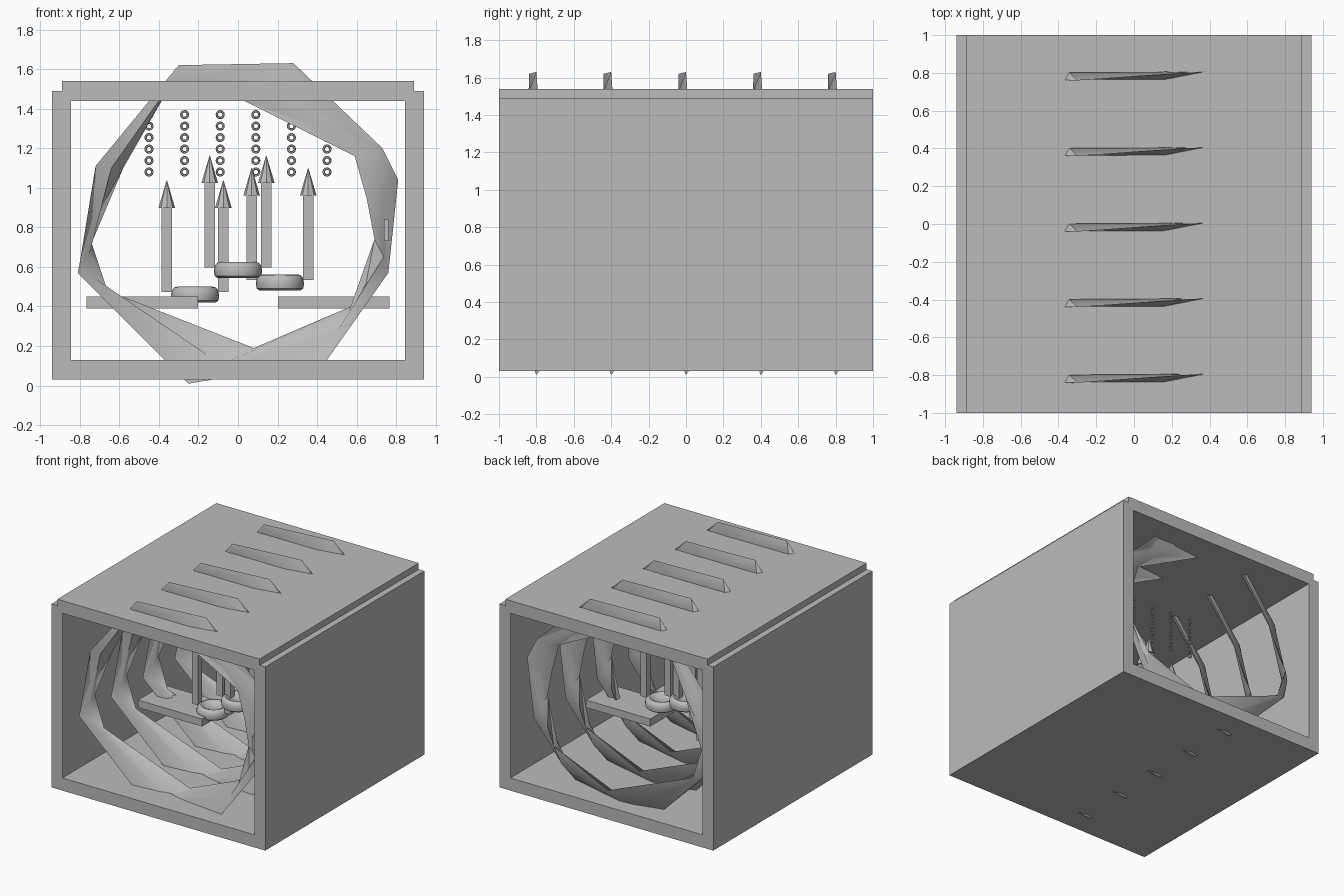
import bpy, bmesh, math
from mathutils import Vector

if "Cube" in bpy.data.objects:
    bpy.data.objects.remove(bpy.data.objects["Cube"])

grey = bpy.data.materials.new("plain_grey")
grey.diffuse_color = (0.5, 0.5, 0.5, 1)
grey.use_nodes = True
grey.node_tree.nodes["Principled BSDF"].inputs["Base Color"].default_value = grey.diffuse_color


def add(name, bm, smooth=None):
    bmesh.ops.recalc_face_normals(bm, faces=bm.faces)
    me = bpy.data.meshes.new(name)
    bm.to_mesh(me)
    bm.free()
    me.materials.append(grey)
    ob = bpy.data.objects.new(name, me)
    bpy.context.collection.objects.link(ob)
    if smooth:
        bpy.ops.object.select_all(action='DESELECT')
        ob.select_set(True)
        bpy.context.view_layer.objects.active = ob
        bpy.ops.object.shade_smooth_by_angle(angle=math.radians(smooth))
    return ob


def box(name, x0, x1, y0, y1, z0, z1):
    bm = bmesh.new()
    bmesh.ops.create_cube(bm, size=1)
    for v in bm.verts:
        v.co = Vector(((x0 + x1) / 2 + v.co.x * (x1 - x0),
                       (y0 + y1) / 2 + v.co.y * (y1 - y0),
                       (z0 + z1) / 2 + v.co.z * (z1 - z0)))
    return add(name, bm)


def loft(name, rings, closed, smooth):
    """Skin a list of equal-length point loops."""
    bm = bmesh.new()
    vs = [[bm.verts.new(p) for p in r] for r in rings]
    n, k = len(vs), len(vs[0])
    for i in range(n if closed else n - 1):
        a, b = vs[i], vs[(i + 1) % n]
        for j in range(k):
            bm.faces.new((a[j], a[(j + 1) % k], b[(j + 1) % k], b[j]))
    if not closed:
        bm.faces.new(vs[0])
        bm.faces.new(vs[-1])
    return add(name, bm, smooth)


def circle(r, z, c, n):
    return [(c[0] + r * math.cos(2 * math.pi * i / n),
             c[1] + r * math.sin(2 * math.pi * i / n), c[2] + z) for i in range(n)]


# Hall shell, open at front and back
box("floor", -.94, .94, -1, 1, .03, .13)
box("ceiling", -.89, .89, -1, 1, 1.44, 1.54)
for s, side in ((-1, "left"), (1, "right")):
    xs = sorted((s * .845, s * .94))
    box(side + "_wall", *xs, -1, 1, .03, 1.49)
    xs = sorted((s * .203, s * .767))
    box(side + "_platform", *xs, -.16, .16, .39, .45)

# Twisted ribbon arches: outer edge (x, y, z) and inner edge (x, y, z)
stations = [
    ((-.30, -.04, 1.62), (-.38, .00, 1.45)),
    ((.28, .00, 1.63), (.03, -.03, 1.44)),
    ((.73, .03, 1.20), (.59, -.05, 1.16)),
    ((.81, .04, 1.04), (.65, -.05, .95)),
    ((.76, .03, .57), (.69, -.05, .74)),
    ((.45, -.05, .13), (.57, .05, .40)),
    ((-.25, .00, .01), (.08, .08, .19)),
    ((-.81, -.04, .57), (-.66, .06, .48)),
    ((-.80, -.04, .62), (-.74, .06, .72)),
    ((-.72, -.03, 1.11), (-.58, .04, 1.10)),
]
pairs = [(Vector(a), Vector(b)) for a, b in stations]
for n in range(5):
    y = Vector((0, -.8 + .4 * n, 0))
    rings = []
    for i, (a, b) in enumerate(pairs):
        nxt, prv = pairs[(i + 1) % len(pairs)], pairs[i - 1]
        along = sum(nxt, Vector()) - sum(prv, Vector())
        t = along.cross(b - a).normalized() * .022
        m = (a + b) / 2
        rings.append([a + y, m + t + y, b + y, m - t + y])
    loft("ribbon_arch_%d" % (n + 1), rings, True, 40)

# Three dished cushions, each flanked by two pointed posts
dish = [(.105, 0), (.118, .01), (.122, .035), (.118, .06), (.105, .076),
        (.09, .08), (.075, .073), (.06, .06), (.01, .052)]
for i, (cx, z) in enumerate(((-.217, .42), (0, .545), (.212, .482))):
    loft("cushion_%d" % (i + 1),
         [circle(r, h, (cx, 0, z), 24) for r, h in dish], False, 40)
    for s, side in ((-1, "left"), (1, "right")):
        x, z0 = cx + s * .143, z + .053
        box("%s_post_%d" % (side, i + 1), x - .026, x + .026, -.026, .026, z0, z0 + .43)
        loft("%s_post_tip_%d" % (side, i + 1),
             [circle(.042, 0, (x, 0, z0 + .425), 8),
              circle(.001, .14, (x, 0, z0 + .425), 8)], False, None)

# Hanging strings of small rings
for c in range(6):
    for r in range(6):
        cx, cz = -.45 + .18 * c, 1.08 + .058 * r
        loops = []
        for i in range(14):
            a = 2 * math.pi * i / 14
            loops.append([(cx + (.017 + .006 * math.cos(b)) * math.cos(a),
                           .1 + .006 * math.sin(b),
                           cz + (.017 + .006 * math.cos(b)) * math.sin(a))
                          for b in [math.pi * k / 3 for k in range(6)]])
        loft("string_%d_ring_%d" % (c + 1, r + 1), loops, True, 60)

# Small plate by the right wall
box("side_plate", .738, .762, -.88, -.77, .73, .84)
